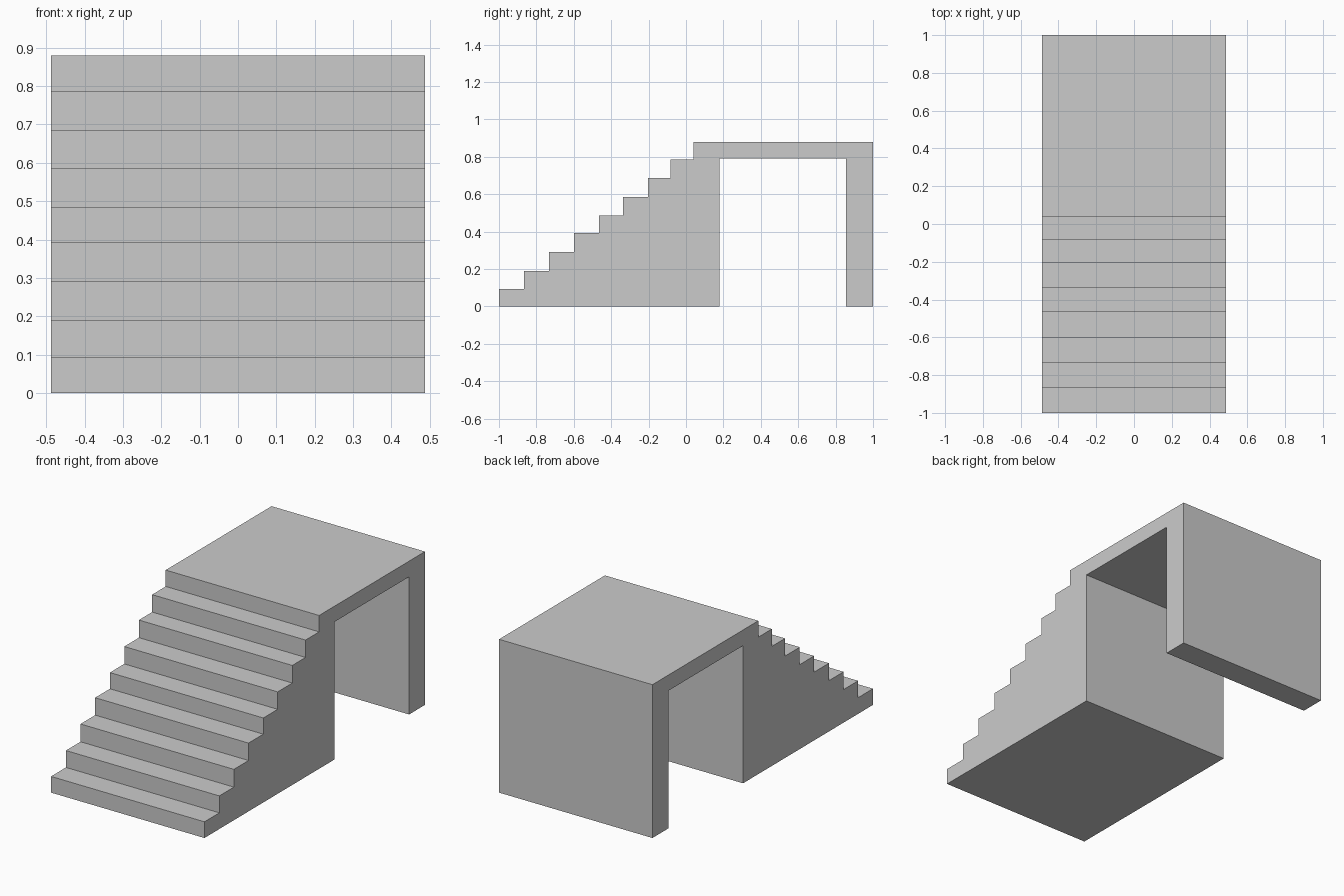
import bpy, bmesh

if "Cube" in bpy.data.objects:
    bpy.data.objects.remove(bpy.data.objects["Cube"])

HALF_W = 0.487
TOP, UNDER = 0.88, 0.79

# Stair fronts (y) and tread heights (z), from the bottom step to the landing
risers = [-1.0, -0.865, -0.733, -0.60, -0.466, -0.336, -0.203, -0.083, 0.04]
treads = [0.093, 0.19, 0.292, 0.392, 0.485, 0.585, 0.686, 0.786, TOP]


def extrude_profile(name, profile, half_width):
    """Extrude a closed (y, z) outline along x."""
    bm = bmesh.new()
    face = bm.faces.new([bm.verts.new((-half_width, y, z)) for y, z in profile])
    geom = bmesh.ops.extrude_face_region(bm, geom=[face])["geom"]
    verts = [g for g in geom if isinstance(g, bmesh.types.BMVert)]
    bmesh.ops.translate(bm, verts=verts, vec=(2 * half_width, 0, 0))
    bmesh.ops.recalc_face_normals(bm, faces=bm.faces)
    mesh = bpy.data.meshes.new(name)
    bm.to_mesh(mesh)
    bm.free()
    obj = bpy.data.objects.new(name, mesh)
    bpy.context.collection.objects.link(obj)
    return obj


# Steps climbing to the landing
outline = [(risers[0], 0)]
for i, (y, z) in enumerate(zip(risers, treads)):
    if i:
        outline.append((y, treads[i - 1]))
    outline.append((y, z))

# Landing slab, rear wall and the passage beneath
outline += [(1.0, TOP), (1.0, 0), (0.856, 0), (0.856, UNDER),
            (0.178, UNDER), (0.178, 0)]

extrude_profile("staircase_with_landing", outline, HALF_W)
